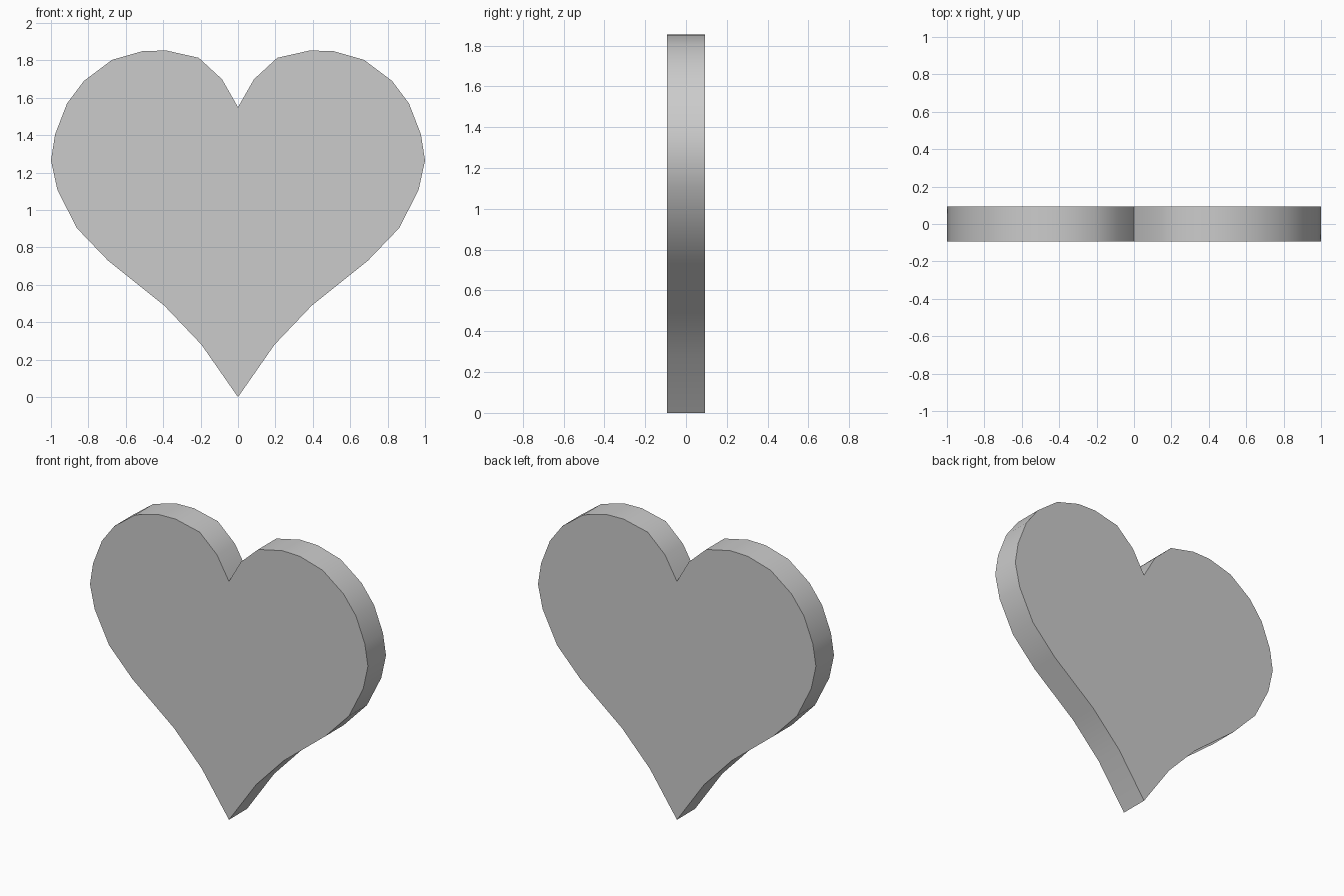
import bpy, bmesh, math
from mathutils import Vector

if "Cube" in bpy.data.objects:
    bpy.data.objects.remove(bpy.data.objects["Cube"])

HALF_DEPTH = 0.093

# Right half of the heart outline (x, z), from bottom tip to top notch
half = [(0, 0), (0.195, 0.28), (0.395, 0.49), (0.695, 0.73), (0.863, 0.905),
        (0.966, 1.11), (1.0, 1.265), (0.978, 1.405), (0.914, 1.57),
        (0.824, 1.69), (0.674, 1.803), (0.51, 1.85), (0.383, 1.853),
        (0.21, 1.814), (0.086, 1.70), (0, 1.55)]

# Mirror to a full closed outline
outline = half + [(-x, z) for x, z in reversed(half[1:-1])]

# Front face, extruded backwards into a plate
bm = bmesh.new()
front = bm.faces.new([bm.verts.new((x, -HALF_DEPTH, z)) for x, z in outline])
ext = bmesh.ops.extrude_face_region(bm, geom=[front], use_keep_orig=True)
back_verts = [g for g in ext["geom"] if isinstance(g, bmesh.types.BMVert)]
bmesh.ops.translate(bm, verts=back_verts, vec=Vector((0, 2 * HALF_DEPTH, 0)))
bmesh.ops.recalc_face_normals(bm, faces=bm.faces)

mesh = bpy.data.meshes.new("heart_plate")
bm.to_mesh(mesh)
bm.free()
heart = bpy.data.objects.new("heart_plate", mesh)
bpy.context.collection.objects.link(heart)

# Smooth rim, crisp front/back edges, tip and notch
bpy.context.view_layer.objects.active = heart
heart.select_set(True)
bpy.ops.object.shade_smooth_by_angle(angle=math.radians(45))
